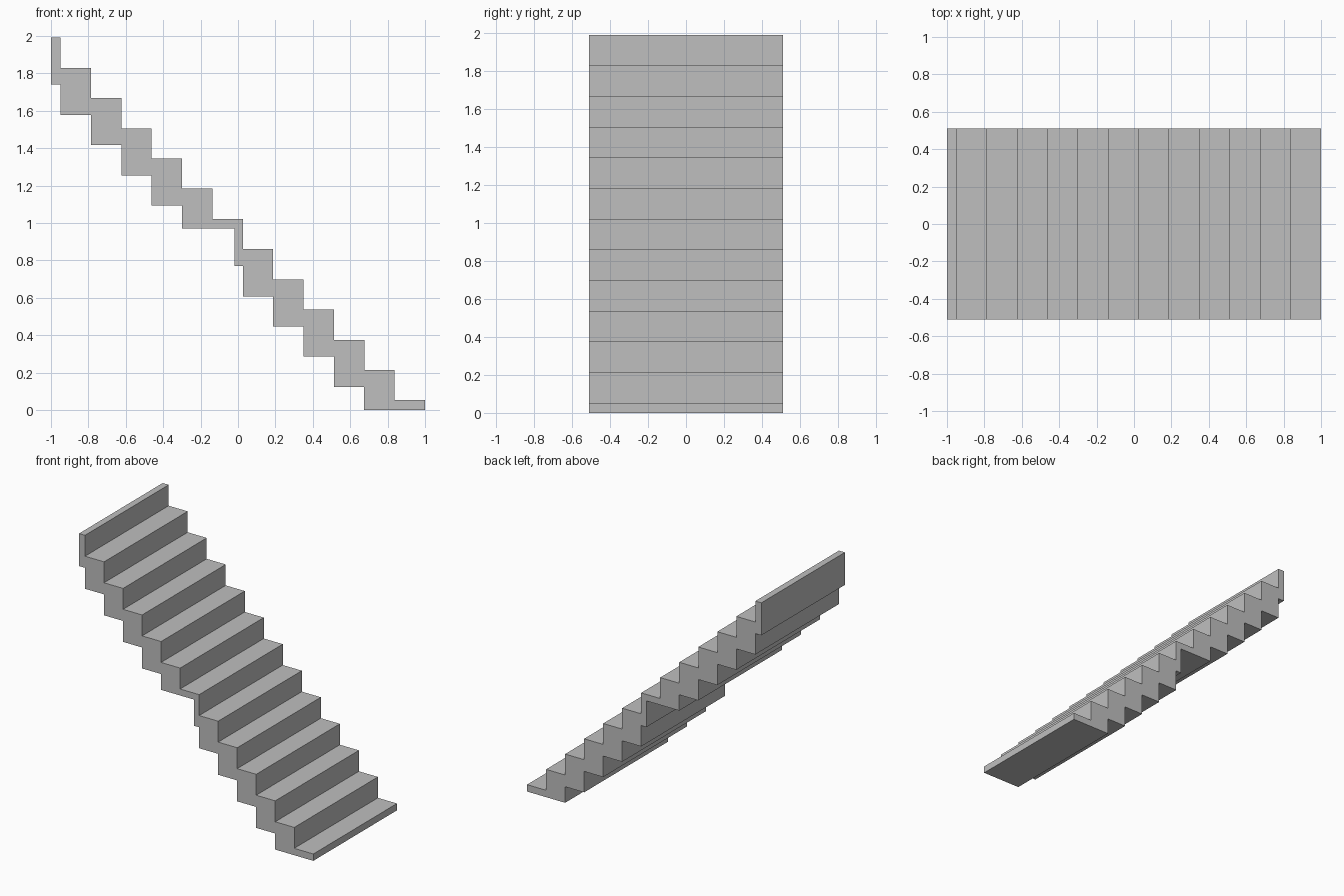
import bpy
import bmesh

cube = bpy.data.objects.get("Cube")
if cube:
    bpy.data.objects.remove(cube, do_unlink=True)

RUN, RISE = 0.1624, 0.1615   # one step
X0, Z0 = -0.949, 1.991       # nose of the top riser
HALF_WIDTH = 0.51
STEPS = 12

# Grey stone colour
grey = bpy.data.materials.new("grey")
grey.use_nodes = True
grey.diffuse_color = (0.52, 0.52, 0.52, 1)
grey.node_tree.nodes["Principled BSDF"].inputs["Base Color"].default_value = (0.52, 0.52, 0.52, 1)


def zigzag(x, z, count):
    """Corners of a descending run: drop one rise, then go one run across."""
    points = []
    for i in range(count):
        points.append((x + i * RUN, z - (i + 1) * RISE))
        points.append((x + (i + 1) * RUN, z - (i + 1) * RISE))
    return points


# Treads and risers along the top
upper = [(-1, Z0), (X0, Z0)] + zigzag(X0, Z0, STEPS)
upper[-1] = (1, upper[-1][1])

# Stepped underside: upper flight, flat mid landing, lower flight, flat foot
lower = [(-1, 1.74), (X0, 1.74)] + zigzag(X0, 1.74, 4)
lower += [(X0 + 4 * RUN, 0.972), (-0.02, 0.972), (-0.02, 0.77)]
x_mid = X0 + 6 * RUN
lower += [(x_mid, 0.77)] + zigzag(x_mid, 0.77, 4)
lower += [(x_mid + 4 * RUN, 0), (1, 0)]

# Extrude the side profile across the width
bm = bmesh.new()
outline = upper + lower[::-1]
side = bm.faces.new([bm.verts.new((x, -HALF_WIDTH, z)) for x, z in outline])
result = bmesh.ops.extrude_face_region(bm, geom=[side], use_keep_orig=True)
moved = [v for v in result["geom"] if isinstance(v, bmesh.types.BMVert)]
bmesh.ops.translate(bm, verts=moved, vec=(0, 2 * HALF_WIDTH, 0))
bmesh.ops.recalc_face_normals(bm, faces=bm.faces)

mesh = bpy.data.meshes.new("staircase")
bm.to_mesh(mesh)
bm.free()
mesh.materials.append(grey)
staircase = bpy.data.objects.new("staircase", mesh)
bpy.context.collection.objects.link(staircase)
